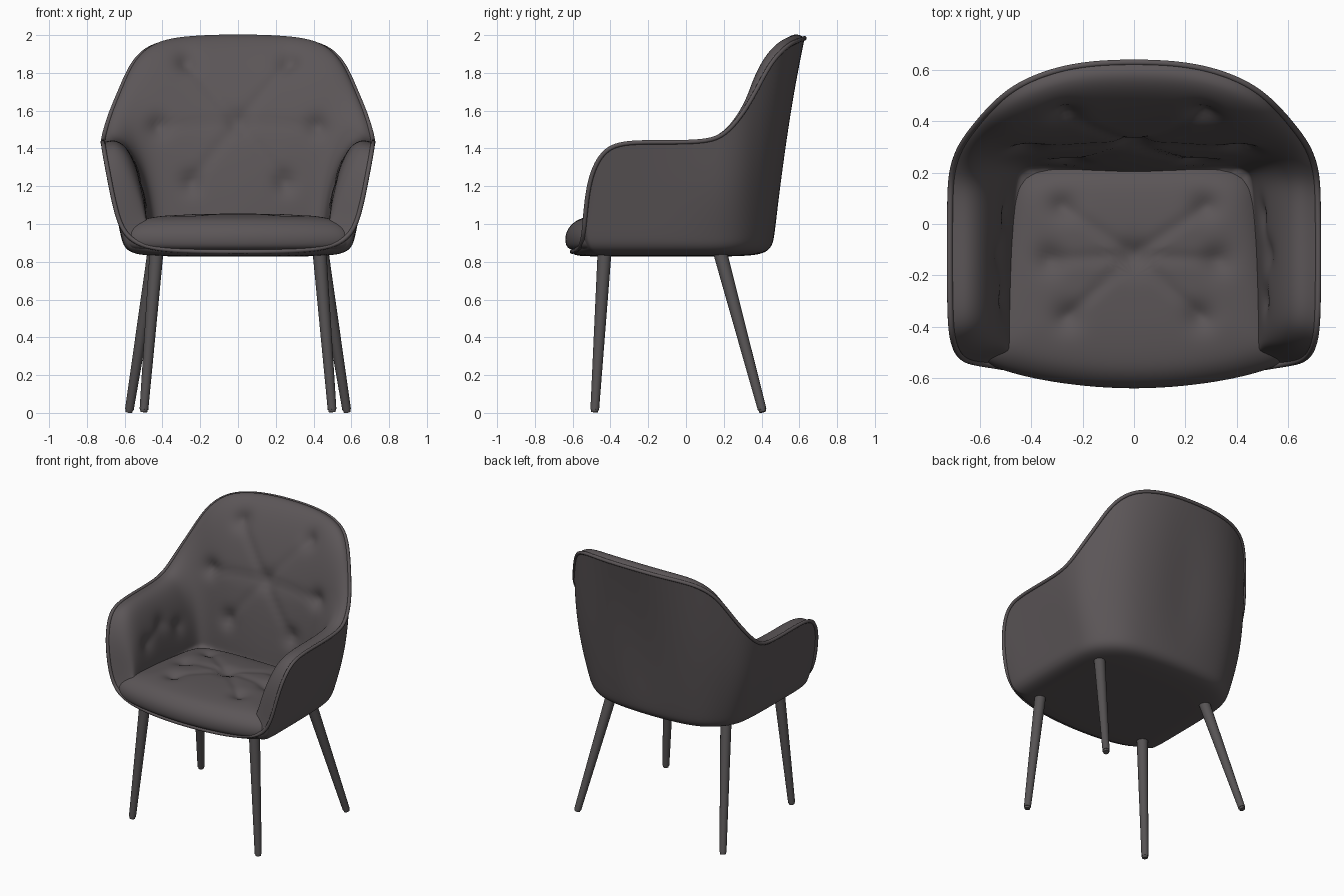
import bpy
import bmesh
import math
from mathutils import Vector

cube = bpy.data.objects.get("Cube")
if cube:
    bpy.data.objects.remove(cube, do_unlink=True)


def make_material(name, colour):
    mat = bpy.data.materials.new(name)
    mat.use_nodes = True
    mat.diffuse_color = colour
    mat.node_tree.nodes["Principled BSDF"].inputs["Base Color"].default_value = colour
    return mat


fabric = make_material("charcoal fabric", (0.105, 0.092, 0.096, 1))
metal = make_material("dark leg metal", (0.093, 0.086, 0.088, 1))


def activate(obj):
    bpy.ops.object.select_all(action='DESELECT')
    obj.select_set(True)
    bpy.context.view_layer.objects.active = obj


def mirrored(half, x_columns):
    """Close a half outline by reflecting it; first and last lie on x = 0."""
    return half + [tuple(-v if i in x_columns else v for i, v in enumerate(s))
                   for s in half[-2:0:-1]]


def loft(name, rings, crease_ring=None, levels=3):
    """Skin closed rings, cap both ends and subdivide smoothly."""
    bm = bmesh.new()
    rows = [[bm.verts.new(p) for p in ring] for ring in rings]
    n = len(rows[0])
    for a, b in zip(rows, rows[1:]):
        for i in range(n):
            j = (i + 1) % n
            bm.faces.new((a[i], a[j], b[j], b[i]))
    bm.faces.new(rows[0])
    bm.faces.new(rows[-1])
    if crease_ring is not None:
        layer = bm.edges.layers.float.new("crease_edge")
        row = rows[crease_ring]
        for i in range(n):
            bm.edges.get((row[i], row[(i + 1) % n]))[layer] = 1.0
    bmesh.ops.recalc_face_normals(bm, faces=bm.faces)
    mesh = bpy.data.meshes.new(name)
    bm.to_mesh(mesh)
    bm.free()
    mesh.materials.append(fabric)
    obj = bpy.data.objects.new(name, mesh)
    bpy.context.collection.objects.link(obj)
    activate(obj)
    mod = obj.modifiers.new("Smooth form", 'SUBSURF')
    mod.levels = mod.render_levels = levels
    bpy.ops.object.modifier_apply(modifier=mod.name)
    return obj


def tuft(obj, axes, centre, others, chosen, depth=0.03):
    """Press button dimples and the folds joining them into the padding."""
    c = Vector(centre)
    buttons = [c] + [Vector(o) for o in others]
    moves = []
    for v in obj.data.vertices:
        if not chosen(v.co, v.normal):
            continue
        p = Vector((v.co[axes[0]], v.co[axes[1]]))
        d = sum(depth * math.exp(-((p - b).length / 0.06) ** 2) for b in buttons)
        fold = 0
        for b in buttons[1:]:
            t = max(0, min(1, (p - c).dot(b - c) / (b - c).length_squared))
            gap = (p - c.lerp(b, t)).length
            fold = max(fold, math.exp(-(gap / 0.03) ** 2))
        moves.append((v.index, v.normal * -(d + 0.3 * depth * fold)))
    for index, move in moves:
        obj.data.vertices[index].co += move


# Shell stations from front centre to back centre:
# rim x, y, z, then outer base x, y, then inner base x, y
stations = mirrored([
    (0, -.61, .852, 0, -.60, 0, -.50),
    (.30, -.59, .855, .30, -.585, .25, -.50),
    (.50, -.557, .875, .49, -.55, .40, -.50),
    (.61, -.54, .945, .59, -.535, .47, -.50),
    (.655, -.53, 1.1, .61, -.525, .48, -.48),
    (.685, -.505, 1.26, .615, -.50, .48, -.46),
    (.708, -.445, 1.38, .62, -.44, .48, -.40),
    (.715, -.35, 1.435, .62, -.34, .48, -.32),
    (.717, -.10, 1.432, .62, -.10, .475, -.10),
    (.715, .11, 1.435, .615, .11, .465, .08),
    (.71, .205, 1.47, .60, .22, .46, .15),
    (.678, .30, 1.58, .56, .30, .45, .20),
    (.617, .38, 1.72, .50, .36, .41, .225),
    (.558, .45, 1.86, .43, .41, .34, .225),
    (.455, .545, 1.955, .33, .445, .24, .215),
    (.25, .62, 1.98, .17, .465, .12, .205),
    (0, .632, 1.985, 0, .47, 0, .20),
], (0, 3, 5))


def under_ring(scale, height):
    ring = []
    for x, y, z, bx, by, ix, iy in stations:
        bz = min(.93, z - .012)
        ring.append((bx * scale, -.1 + (by + .1) * scale, .828 + (bz - .828) * height))
    return ring


def outer_ring(t):
    """Wall between rim and base, swelling at the shoulders, hollow at the back."""
    ring = []
    for x, y, z, bx, by, ix, iy in stations:
        bz = min(.93, z - .012)
        arch = math.sin(math.pi * t) * max(0, y)
        swell = Vector((x, y)).normalized() * .16 * abs(x) * arch
        ring.append((x + (bx - x) * t + swell.x,
                     y + (by - y) * t + swell.y - .04 * arch,
                     z + (bz - z) * t))
    return ring


def inner_ring(across, down):
    """Padding between rim and seat, fuller along the arms than on the back."""
    ring = []
    for x, y, z, bx, by, ix, iy in stations:
        fullness = max(0, min(1, (.3 - y) / .2))
        a = across ** (1 - .35 * fullness)
        ring.append((x + (ix - x) * a, y + (iy - y) * a, z + (1 - z) * down))
    return ring


# Padded tub shell: underside, outer wall, rim, inner padding
rings = [under_ring(s, h) for s, h in ((.3, 0), (.65, 0), (.9, .1), (.975, .5))]
rings += [outer_ring(t) for t in (1, .75, .5, .25, .06, 0)]
rim_index = len(rings) - 1
rings += [inner_ring(a, d) for a, d in (
    (.05, -.018), (.15, -.025), (.32, .03), (.52, .17), (.74, .4), (.91, .7), (1, 1), (.99, 1.06))]
shell = loft("tub_shell", rings, rim_index)
tuft(shell, (0, 2), (0, 1.54),
     [(s * x, z) for s in (-1, 1) for x, z in ((.27, 1.86), (.42, 1.52), (.25, 1.22))],
     lambda p, n: n.y < -.3 and p.y > .1 and p.z > 1.05)
for side in (-1, 1):
    tuft(shell, (1, 2), (-.12, 1.26), [(-.30, 1.18), (.04, 1.18)],
         lambda p, n: n.x * side < -.3 and p.x * side > .4 and p.z > 1.02, .014)

# Seat cushion with a rolled front edge
outline = mirrored([(0, -.645), (.30, -.618), (.50, -.572), (.60, -.527), (.59, -.43),
                    (.53, -.10), (.50, .10), (.45, .22), (.20, .24), (0, .24)], (0,))
cushion = loft("seat_cushion", [
    [(x * s, -.2 + (y + .2) * s, z) for x, y in outline]
    for s, z in ((.6, .85), (.96, .853), (1.015, .90), (1, .965), (.89, 1.018),
                 (.75, 1.04), (.5, 1.052), (.25, 1.055))])
tuft(cushion, (0, 1), (0, -.12),
     [(s * x, y) for s in (-1, 1) for x, y in ((.28, .07), (.33, -.14), (.26, -.36))],
     lambda p, n: n.z > .5, .025)

# Piping along the rim
curve = bpy.data.curves.new("rim_piping", 'CURVE')
curve.dimensions = '3D'
curve.bevel_depth = .012
curve.bevel_resolution = 2
curve.resolution_u = 6
spline = curve.splines.new('NURBS')
spline.points.add(len(stations) - 1)
for point, s in zip(spline.points, stations):
    point.co = (s[0], s[1], s[2], 1)
spline.order_u = 4
spline.use_cyclic_u = True
curve.materials.append(fabric)
piping = bpy.data.objects.new("rim_piping", curve)
bpy.context.collection.objects.link(piping)


# Tapered, splayed legs with small feet
def tapered_rod(name, low, high, r_low, r_high):
    low, high = Vector(low), Vector(high)
    axis = high - low
    bpy.ops.mesh.primitive_cone_add(vertices=24, radius1=r_low, radius2=r_high,
                                    depth=axis.length, location=(low + high) / 2)
    obj = bpy.context.object
    obj.name = name
    obj.rotation_mode = 'QUATERNION'
    obj.rotation_quaternion = Vector((0, 0, 1)).rotation_difference(axis)
    obj.data.materials.append(metal)
    return obj


rods = []
for side, label in ((1, "left"), (-1, "right")):
    for end, foot, top in (("front", (.498, -.483), (.43, -.43)),
                           ("back", (.575, .403), (.44, .175))):
        low = Vector((side * foot[0], foot[1], .018))
        high = Vector((side * top[0], top[1], .87))
        rods.append(tapered_rod(f"{end}_{label}_leg", low, high, .023, .037))
        tip = low - (high - low).normalized() * .014
        rods.append(tapered_rod(f"{end}_{label}_foot", tip, low, .018, .02))

for obj in [shell, cushion] + rods:
    activate(obj)
    bpy.ops.object.shade_smooth_by_angle(angle=math.radians(50))
